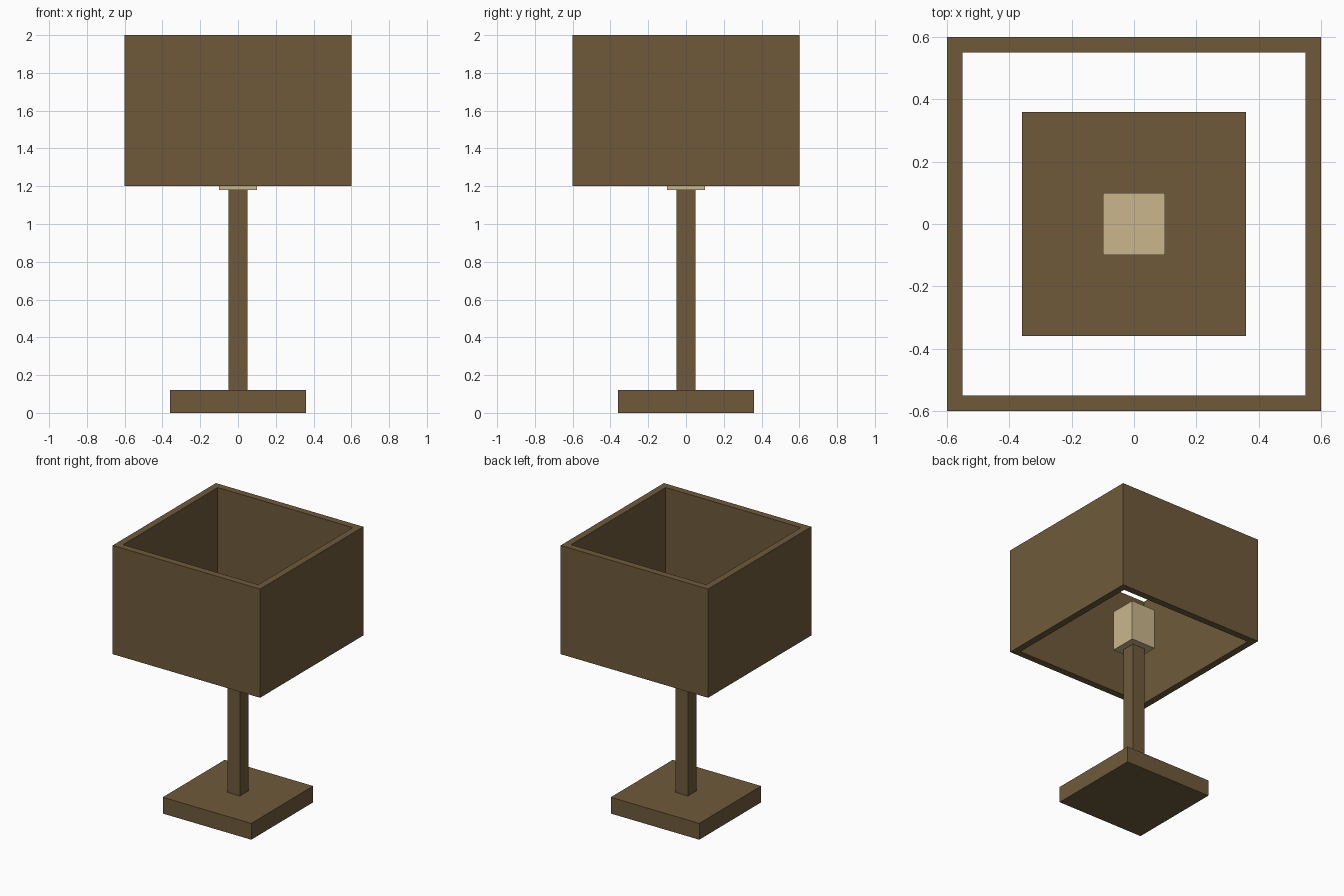
import bpy
import bmesh

old = bpy.data.objects.get("Cube")
if old:
    bpy.data.objects.remove(old, do_unlink=True)


def make_material(name, rgb):
    mat = bpy.data.materials.new(name)
    mat.use_nodes = True
    color = (*rgb, 1.0)
    mat.diffuse_color = color
    mat.node_tree.nodes["Principled BSDF"].inputs["Base Color"].default_value = color
    return mat


def square_block(name, width, z0, z1, mat, open_ends=False):
    """Square upright block; open_ends removes its top and bottom faces."""
    bm = bmesh.new()
    bmesh.ops.create_cube(bm, size=1.0)
    for v in bm.verts:
        v.co.x *= width
        v.co.y *= width
        v.co.z = z1 if v.co.z > 0 else z0
    bm.normal_update()
    if open_ends:
        caps = [f for f in bm.faces if abs(f.normal.z) > 0.5]
        bmesh.ops.delete(bm, geom=caps, context="FACES_ONLY")
    mesh = bpy.data.meshes.new(name)
    bm.to_mesh(mesh)
    bm.free()
    mesh.materials.append(mat)
    obj = bpy.data.objects.new(name, mesh)
    bpy.context.collection.objects.link(obj)
    return obj


brown = make_material("dark_wood_brown", (0.156, 0.102, 0.042))
cream = make_material("warm_cream", (0.591, 0.468, 0.258))

# Foot, stem and bulb
square_block("base", 0.72, 0.0, 0.12, brown)
square_block("stem", 0.10, 0.12, 1.18, brown)
square_block("bulb", 0.20, 1.18, 1.48, cream)

# Hollow shade, open above and below
shade = square_block("shade", 1.20, 1.20, 2.0, brown, open_ends=True)
wall = shade.modifiers.new("wall_thickness", "SOLIDIFY")
wall.thickness = 0.05
wall.offset = -1.0
wall.use_even_offset = True
